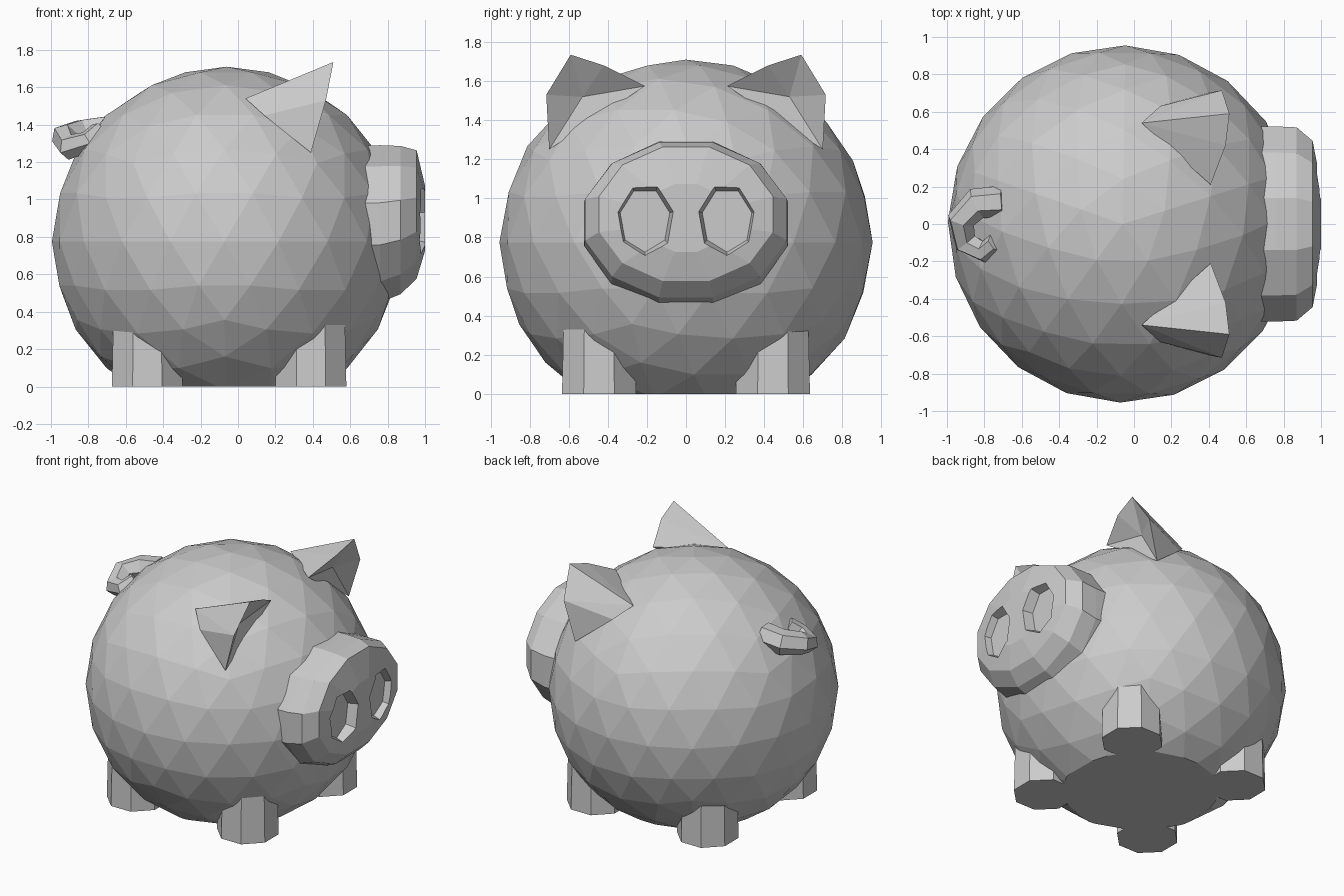
import bpy, bmesh
from math import cos, sin, pi
from mathutils import Matrix, Vector

if "Cube" in bpy.data.objects:
    bpy.data.objects.remove(bpy.data.objects["Cube"])


def make(name, bm):
    bmesh.ops.recalc_face_normals(bm, faces=bm.faces)
    me = bpy.data.meshes.new(name)
    bm.to_mesh(me)
    bm.free()
    ob = bpy.data.objects.new(name, me)
    bpy.context.collection.objects.link(ob)
    return ob


def from_faces(name, verts, faces):
    bm = bmesh.new()
    vs = [bm.verts.new(v) for v in verts]
    for f in faces:
        bm.faces.new([vs[i] for i in f])
    return make(name, bm)


def loft_x(name, rings, n, y0=0.0, turn=0.0):
    """Elliptical rings (x, z centre, y radius, z radius) joined along x."""
    bm = bmesh.new()
    loops = []
    for x, zc, ry, rz in rings:
        loops.append([bm.verts.new((x, y0 + ry * cos(2 * pi * (i + turn) / n),
                                    zc + rz * sin(2 * pi * (i + turn) / n))) for i in range(n)])
    for a, b in zip(loops, loops[1:]):
        for i in range(n):
            j = (i + 1) % n
            bm.faces.new((a[i], a[j], b[j], b[i]))
    bm.faces.new(loops[0])
    bm.faces.new(loops[-1])
    return make(name, bm)


# Faceted round body, cut flat at the ground
bm = bmesh.new()
bmesh.ops.create_icosphere(bm, subdivisions=3, radius=1)
bmesh.ops.transform(bm, verts=bm.verts, matrix=Matrix.Translation((-0.06, 0, 0.775))
                    @ Matrix.Diagonal((0.935, 0.955, 0.935, 1)) @ Matrix.Rotation(0.3, 4, 'Z'))
cut = bmesh.ops.bisect_plane(bm, geom=bm.verts[:] + bm.edges[:] + bm.faces[:],
                             plane_co=(0, 0, 0), plane_no=(0, 0, 1), clear_inner=True)
bmesh.ops.holes_fill(bm, edges=[e for e in bm.edges if e.is_boundary])
make("body", bm)

# Four stubby legs
for end, lx in (("back", -0.485), ("front", 0.39)):
    for side, s in (("right", -1), ("left", 1)):
        bm = bmesh.new()
        bmesh.ops.create_cone(bm, cap_ends=True, segments=8, radius1=0.205, radius2=0.195, depth=0.42)
        bmesh.ops.transform(bm, verts=bm.verts, matrix=Matrix.Translation((lx, s * 0.445, 0.21))
                            @ Matrix.Rotation(pi / 8, 4, 'Z'))
        make(f"{end}_leg_{side}", bm)

# Snout with a gently domed front
snout = loft_x("snout", [(0.55, 0.87, 0.54, 0.43), (0.76, 0.87, 0.54, 0.435),
                         (0.87, 0.89, 0.535, 0.41), (0.955, 0.92, 0.46, 0.355),
                         (1.0, 0.90, 0.22, 0.18)], 12, turn=0.5)

# Nostril recesses
for s in (-1, 1):
    cutter = loft_x("nostril_cutter", [(0.93, 0.89, 0.13, 0.165), (1.1, 0.89, 0.175, 0.225)],
                    7, y0=s * 0.21, turn=0.25)
    cutter.hide_render = True
    cutter.hide_viewport = True
    mod = snout.modifiers.new("nostril", 'BOOLEAN')
    mod.operation = 'DIFFERENCE'
    mod.solver = 'EXACT'
    mod.object = cutter

# Pointed ears, hollow at the front: back, inner, upper, tip, outer, lower, side, hollow
ear = [(0.04, 0.54, 1.54), (0.41, 0.21, 1.575), (0.49, 0.42, 1.68), (0.51, 0.59, 1.735),
       (0.47, 0.715, 1.53), (0.39, 0.70, 1.25), (0.14, 0.63, 1.45), (0.38, 0.53, 1.52)]
ear_faces = [(0, 1, 2), (0, 2, 3), (0, 3, 4), (0, 4, 6), (6, 4, 5), (0, 6, 5), (0, 5, 1),
             (7, 1, 2), (7, 2, 3), (7, 3, 4), (7, 4, 5), (7, 5, 1)]
for side, s in (("right", -1), ("left", 1)):
    from_faces(f"ear_{side}", [(x, s * y, z) for x, y, z in ear], ear_faces)

# Curled tail: tapering low-poly tube
path = [(-0.70, 0.12, 1.37, 1.0), (-0.84, 0.11, 1.35, 1.0), (-0.925, 0.02, 1.33, 0.9),
        (-0.90, -0.10, 1.28, 0.8), (-0.80, -0.15, 1.31, 0.7), (-0.74, -0.10, 1.37, 0.6)]
cu = bpy.data.curves.new("tail", 'CURVE')
cu.dimensions = '3D'
cu.bevel_depth = 0.085
cu.bevel_resolution = 1
cu.use_fill_caps = True
sp = cu.splines.new('POLY')
sp.points.add(len(path) - 1)
for p, (x, y, z, r) in zip(sp.points, path):
    p.co = (x, y, z, 1)
    p.radius = r
sp.use_smooth = False
tail = bpy.data.objects.new("tail", cu)
bpy.context.collection.objects.link(tail)
